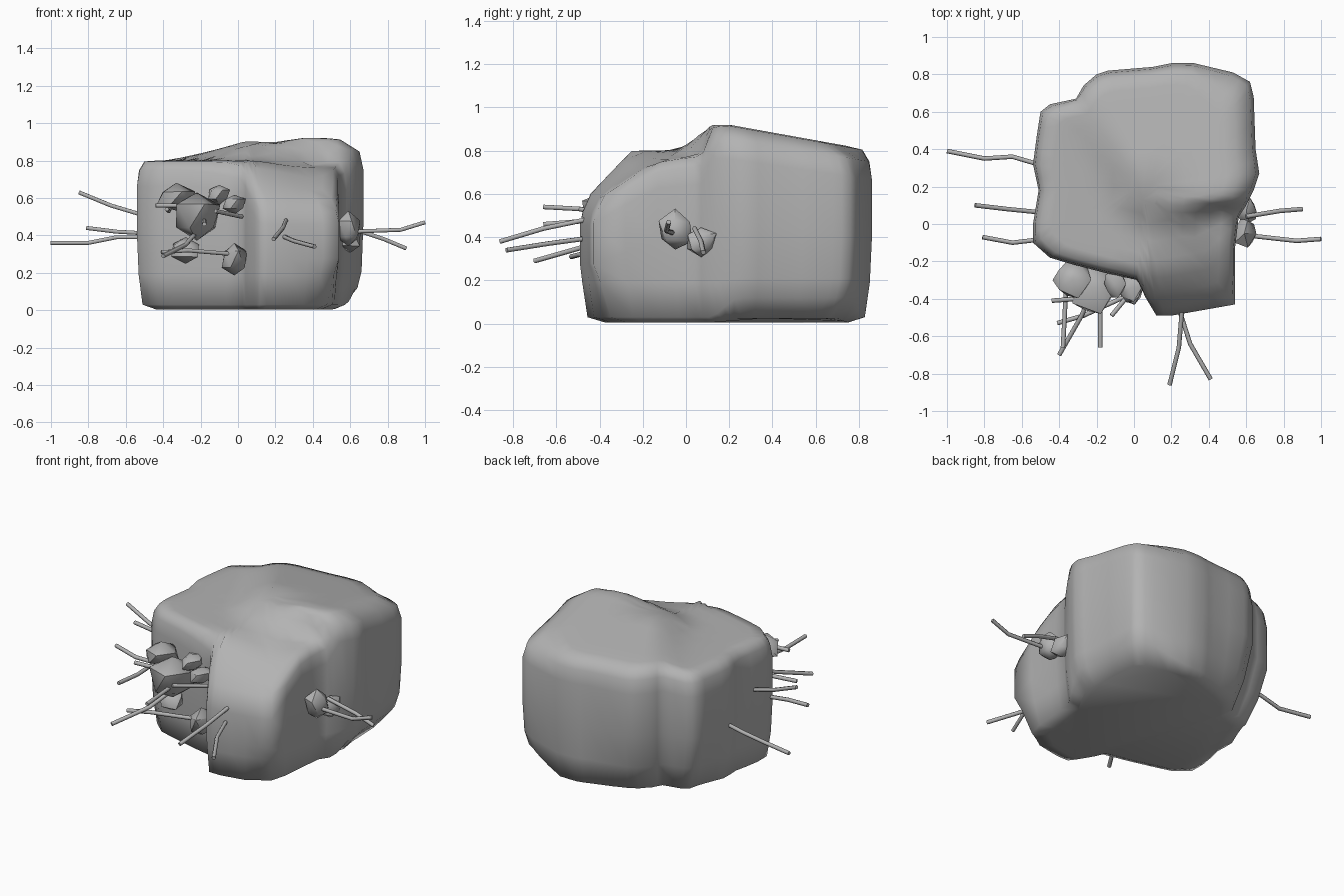
import bpy
import bmesh
import random
from mathutils import Vector

random.seed(4)
cube = bpy.data.objects.get("Cube")
if cube:
    bpy.data.objects.remove(cube, do_unlink=True)

# One stone grey for every part
stone = bpy.data.materials.new("stone_grey")
stone.use_nodes = True
stone.diffuse_color = (0.45, 0.45, 0.45, 1)
stone.node_tree.nodes["Principled BSDF"].inputs["Base Color"].default_value = (0.45, 0.45, 0.45, 1)


def ramp(value, low, high):
    t = min(1, max(0, (value - low) / (high - low)))
    return t * t * (3 - 2 * t)


def add_object(name, bm, angle):
    bmesh.ops.recalc_face_normals(bm, faces=bm.faces)
    mesh = bpy.data.meshes.new(name)
    bm.to_mesh(mesh)
    bm.free()
    mesh.materials.append(stone)
    obj = bpy.data.objects.new(name, mesh)
    bpy.context.collection.objects.link(obj)
    bpy.ops.object.select_all(action="DESELECT")
    obj.select_set(True)
    bpy.context.view_layer.objects.active = obj
    bpy.ops.object.shade_smooth_by_angle(angle=angle)


# Plan outline of the boulder, in hundredths
outline = [(-50, 60), (-45, 64), (-31, 67), (-27, 74), (-20, 80), (-14, 82),
           (10, 84), (20, 86), (32, 86), (53, 81), (62, 76), (64, 68),
           (65, 40), (67, 27), (64, 18), (60, 10), (56, 4), (54, -13),
           (54, -43), (37, -46), (20, -49), (12, -49), (6, -39), (2, -30), (-16, -26),
           (-35, -21), (-45, -18), (-54, -10), (-54, 0), (-51, 18), (-54, 32), (-52, 47)]
centre = Vector((0.05, 0.2))


def mound(x, y):
    # Raised lump at the back, steep in front on the model's left
    start = 0.07 - 0.15 * (1 - ramp(x, 0.2, 0.5))
    return ramp(x + 0.55 * (y - 0.2), -0.22, 0.12) * ramp(y, start, 0.13)


def top_height(x, y):
    # Flat shoulder, front lobe sinking to the model's left, back lump and a dent
    shoulder = min(0.8, 1.05 + y)
    slope = min(0.78, 0.77 + 0.1 * y) - 0.6 * max(0, -0.15 - y)
    base = shoulder + (slope - shoulder) * ramp(x, 0.05, 0.5)
    lump = 0.92 - 0.18 * max(0, y - 0.2)
    dent = 0.03 * ramp(0.2 - (Vector((x, y)) - Vector((0.16, 0.14))).length, 0, 0.2)
    return base + (lump - base) * mound(x, y) - dent


def build_boulder():
    bm = bmesh.new()
    points = []
    for i, p in enumerate(outline):
        a = Vector(p) / 100
        b = Vector(outline[(i + 1) % len(outline)]) / 100
        points += [a, (a + b) / 2]
    rings = []

    def add_ring(rule):
        rings.append([bm.verts.new(rule(p)) for p in points])

    def undercut(p):
        # Lower back corner on the model's right and front corner on its left
        back = ramp(-p.x, -0.2, 0.3) * ramp(p.y, 0.1, 0.6)
        front = ramp(p.x, 0.35, 0.54) * ramp(-p.y, 0.2, 0.43)
        return 0.13 * back + 0.08 * front

    def lower(scale, cut, height, rise):
        def rule(p):
            lift = ramp(p.x, 0.3, 0.6) * ramp(p.y, 0.1, 0.25)
            q = centre + (p - centre) * (scale - cut * undercut(p))
            return (q.x, q.y, height + rise * lift)
        return rule

    def wall(scale, fraction):
        def rule(p):
            q = centre + (p - centre) * scale
            return (q.x, q.y, fraction * top_height(p.x, p.y))
        return rule

    def crown(t):
        def rule(p):
            rim = 0.94 - 0.12 * mound(p.x, p.y) * ramp(p.x, 0.3, 0.6)
            q = centre + (p - centre) * rim * t
            return (q.x, q.y, top_height(q.x, q.y))
        return rule

    # Underside, walls, then rounded rim and crown
    add_ring(lower(0.83, 1, 0.005, 0.02))
    add_ring(lower(0.95, 1, 0.03, 0.09))
    add_ring(lower(0.985, 0.5, 0.19, 0.02))
    for scale, fraction in [(1, 0.5), (1, 0.83), (0.985, 0.94)]:
        add_ring(wall(scale, fraction))
    for t in [1, 0.88, 0.75, 0.6, 0.45, 0.3, 0.15]:
        add_ring(crown(t))

    count = len(points)
    for below, above in zip(rings, rings[1:]):
        for i in range(count):
            j = (i + 1) % count
            bm.faces.new((below[i], below[j], above[j], above[i]))
    bm.faces.new(rings[0])
    bm.faces.new(rings[-1])
    # Soften the lofted creases
    for repeat in range(2):
        bmesh.ops.smooth_vert(bm, verts=rings[5] + rings[6] + rings[7], factor=0.2,
                              use_axis_x=True, use_axis_y=True, use_axis_z=True)
    add_object("boulder", bm, 1.3)


def build_pebble(index, place, size):
    bm = bmesh.new()
    bmesh.ops.create_icosphere(bm, subdivisions=1, radius=1)
    for v in bm.verts:
        shape = v.co * random.uniform(0.92, 1.2)
        v.co = [(p + c * s) / 100 for p, c, s in zip(place, shape, size)]
    add_object("pebble_%d" % index, bm, 0.8)


def build_twig(index, path):
    # Thin bent rod, ending inside the stone
    curve = bpy.data.curves.new("twig_curve", "CURVE")
    curve.dimensions = "3D"
    curve.bevel_depth = 0.012
    curve.bevel_resolution = 1
    curve.use_fill_caps = True
    spline = curve.splines.new("POLY")
    spline.points.add(len(path) - 1)
    for point, p in zip(spline.points, path):
        point.co = (p[0] / 100, p[1] / 100, p[2] / 100, 1)
    curve.materials.append(stone)
    twig = bpy.data.objects.new("twig_%d" % index, curve)
    bpy.context.collection.objects.link(twig)


build_boulder()

# Pebbles: centre and half size, in hundredths
pebbles = [((-22, -34, 50), (13, 14, 13)), ((-33, -30, 60), (10, 10, 7)),
           ((-10, -32, 62), (6, 8, 5)), ((-2, -34, 57), (6, 8, 5)),
           ((-2, -34, 27), (7, 9, 9)), ((-28, -27, 32), (8, 8, 7)),
           ((59, -5, 43), (6, 8, 9)), ((60, 7, 38), (6, 7, 7))]
for index, (place, size) in enumerate(pebbles):
    build_pebble(index, place, size)

# Twigs on the model's right side and left side
side_twigs = [
    [(-100, 39, 36), (-80, 35, 36), (-65, 36, 39), (-48, 31, 39)],
    [(-85, 10, 63), (-68, 8, 56), (-48, 6, 50)],
    [(-81, -7, 44), (-65, -10, 42), (-48, -8, 41)],
    [(90, 8, 33), (78, 7, 38), (60, 4, 44)],
    [(100, -8, 47), (87, -9, 43), (60, -6, 42)]]
# Twigs on the front
front_twigs = [
    [(19, -86, 38), (24, -66, 44), (26, -42, 49)],
    [(41, -83, 34), (30, -64, 37), (23, -42, 40)],
    [(-18, -66, 46), (-18, -40, 48)],
    [(-38, -66, 54), (-37, -48, 53), (-36, -25, 55)],
    [(-40, -70, 29), (-28, -49, 35), (-22, -35, 42)],
    [(-41, -53, 31), (-27, -49, 32), (-3, -38, 30)],
    [(-44, -41, 56), (-30, -40, 56)],
    [(-12, -49, 53), (2, -32, 50)]]
for index, path in enumerate(side_twigs + front_twigs):
    build_twig(index, path)
